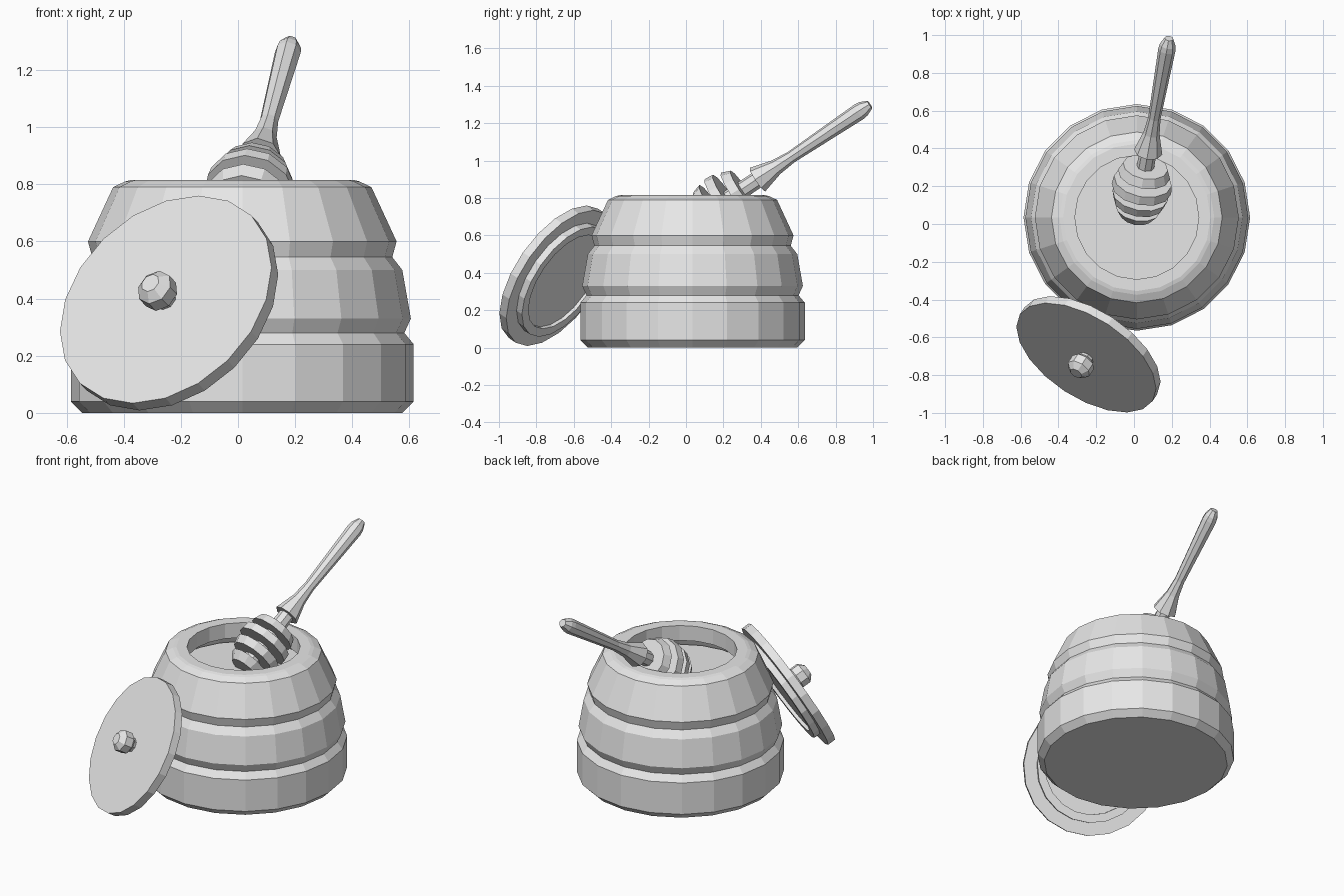
import bpy, bmesh, math
from mathutils import Vector

cube = bpy.data.objects.get("Cube")
if cube:
    bpy.data.objects.remove(cube, do_unlink=True)

clay = bpy.data.materials.new("plain_grey")
clay.use_nodes = True
grey = (0.8, 0.8, 0.8, 1)
clay.diffuse_color = grey
clay.node_tree.nodes["Principled BSDF"].inputs["Base Color"].default_value = grey


def turned(name, profile, sides, origin, axis=(0, 0, 1), closed=False):
    """Lathe a (radius, height) profile around an axis, capping open ends."""
    bm = bmesh.new()
    rings = []
    for r, h in profile:
        rings.append([bm.verts.new((r * math.cos(a), r * math.sin(a), h))
                      for a in (math.tau * i / sides for i in range(sides))])
    pairs = list(zip(rings, rings[1:]))
    if closed:
        pairs.append((rings[-1], rings[0]))
    else:
        bm.faces.new(rings[0])
        bm.faces.new(rings[-1])
    for a, b in pairs:
        for i in range(sides):
            j = (i + 1) % sides
            bm.faces.new((a[i], a[j], b[j], b[i]))
    bmesh.ops.recalc_face_normals(bm, faces=bm.faces)
    mesh = bpy.data.meshes.new(name)
    bm.to_mesh(mesh)
    bm.free()
    mesh.materials.append(clay)
    obj = bpy.data.objects.new(name, mesh)
    bpy.context.collection.objects.link(obj)
    obj.location = origin
    obj.rotation_mode = 'QUATERNION'
    obj.rotation_quaternion = Vector(axis).to_track_quat('Z', 'Y')
    return obj


# Pot: banded outer wall, rounded lip, undercut hollow inside
pot_centre = (0.015, 0.035, 0)
turned("pot", [
    (0.56, 0), (0.6, 0.04), (0.6, 0.24), (0.567, 0.28), (0.59, 0.33),
    (0.56, 0.5), (0.525, 0.545), (0.54, 0.6), (0.452, 0.79), (0.41, 0.81),
    (0.39, 0.815), (0.328, 0.815), (0.328, 0.72), (0.41, 0.72),
    (0.5, 0.5), (0.52, 0.06)], 20, pot_centre)

# Liquid surface inside the pot
turned("honey_surface", [(0.425, 0.64), (0.425, 0.65)], 20, pot_centre)

# Lid leaning on the front, with stepped plug and recessed underside
lid_centre = Vector((-0.253, -0.708, 0.397))
lid_axis = Vector((-0.47, -0.72, 0.5)).normalized()
turned("lid", [
    (0.42, 0), (0.42, -0.05), (0.34, -0.05), (0.34, -0.09),
    (0.29, -0.09), (0.29, -0.07)], 20, lid_centre, lid_axis)
turned("lid_knob", [
    (0.04, -0.01), (0.045, 0.015), (0.067, 0.035), (0.067, 0.085),
    (0.035, 0.115)], 8, lid_centre, lid_axis)

# Dipper: flared handle, thin core and four grooved discs
dipper_base = Vector((0.075, 0.382, 0.898))
dipper_axis = Vector((0.11, 0.601, 0.402)).normalized()
turned("dipper_handle", [
    (0.076, 0), (0.043, 0.12), (0.033, 0.22), (0.046, 0.66),
    (0.042, 0.69), (0.024, 0.731)], 8, dipper_base, dipper_axis)
turned("dipper_core", [(0.05, -0.4), (0.045, 0.01)], 8, dipper_base, dipper_axis)
discs = [(-0.12, 0.12, 0.14), (-0.212, 0.155, 0.16),
         (-0.303, 0.15, 0.135), (-0.39, 0.12, 0.085)]
for n, (h, upper, lower) in enumerate(discs):
    turned(f"dipper_disc_{n + 1}", [(lower, h - 0.025), (upper, h + 0.025)],
           12, dipper_base, dipper_axis)
